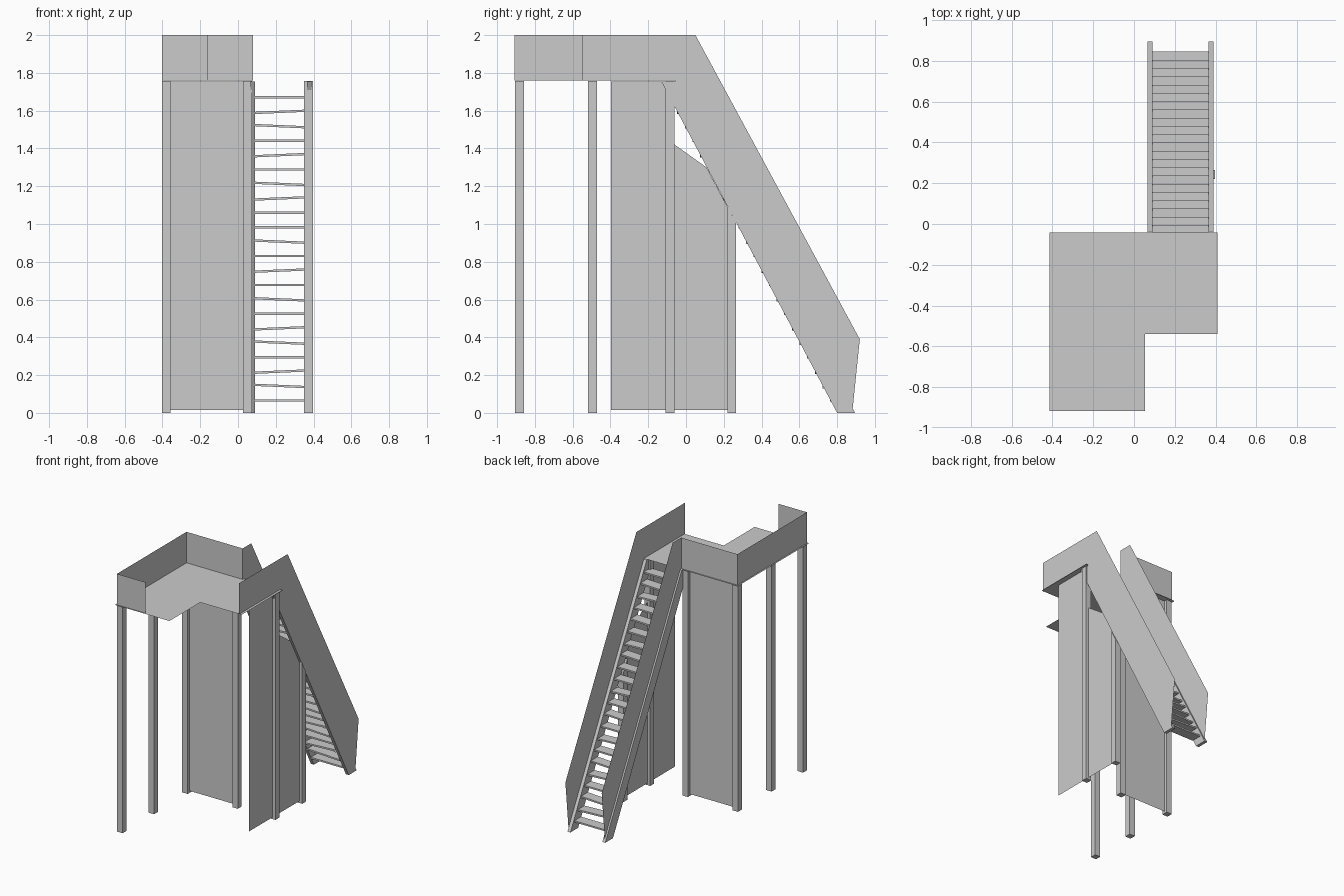
import bpy
import math
from mathutils import Matrix, Vector

cube = bpy.data.objects.get("Cube")
if cube:
    bpy.data.objects.remove(cube)

grey = bpy.data.materials.new("light_grey")
grey.use_nodes = True
colour = (0.6, 0.6, 0.6, 1)
grey.diffuse_color = colour
grey.node_tree.nodes["Principled BSDF"].inputs["Base Color"].default_value = colour


def add_object(name, verts, faces):
    mesh = bpy.data.meshes.new(name)
    mesh.from_pydata(verts, [], faces)
    mesh.materials.append(grey)
    mesh.update()
    obj = bpy.data.objects.new(name, mesh)
    bpy.context.collection.objects.link(obj)
    return obj


def place(axis, offset, u, v):
    """Put a 2D outline point on the plane at offset along axis."""
    return {"x": (offset, u, v), "y": (u, offset, v), "z": (u, v, offset)}[axis]


def sheet(name, axis, offset, outline):
    verts = [place(axis, offset, u, v) for u, v in outline]
    return add_object(name, verts, [range(len(verts))])


def prism(name, axis, start, end, outline):
    n = len(outline)
    verts = [place(axis, d, u, v) for d in (start, end) for u, v in outline]
    sides = [(i, (i + 1) % n, (i + 1) % n + n, i + n) for i in range(n)]
    caps = [tuple(reversed(range(n))), tuple(range(n, 2 * n))]
    faces = sides + caps
    if axis == "y":
        faces = [tuple(reversed(f)) for f in faces]
    return add_object(name, verts, faces)


def rect(u0, u1, v0, v1):
    return [(u0, v0), (u1, v0), (u1, v1), (u0, v1)]


DECK, TOP = 1.76, 2.0
LEFT, MID, RIGHT = -0.38, 0.05, 0.373    # post lines
BACK = -0.084
HALF = 0.0235                            # half a post's width

# L-shaped deck
sheet("deck", "z", DECK, [(-0.415, -0.917), (0.054, -0.917), (0.054, -0.54),
                          (0.41, -0.54), (0.41, -0.042), (-0.415, -0.042)])

# Full-height posts
for i, (x, y) in enumerate([(LEFT, -0.881), (LEFT, -0.496), (LEFT, BACK),
                            (MID, BACK), (RIGHT, BACK)]):
    prism(f"post_{i + 1}", "z", 0, DECK - 0.003,
          rect(x - HALF, x + HALF, y - HALF, y + HALF))

# Short post cut to the slope of the stairs
prism("stair_post", "x", RIGHT - HALF, RIGHT + HALF,
      [(0.22, 0), (0.264, 0), (0.264, 1.01), (0.22, 1.093)])

# Thin walls under the deck
sheet("back_wall", "y", BACK, rect(LEFT + HALF, MID - HALF, 0.015, 1.755))
sheet("side_wall", "x", RIGHT, [(-0.398, 0.015), (0.22, 0.015), (0.22, 1.09), (0.108, 1.3),
                                (BACK, 1.437), (BACK, 1.755), (-0.398, 1.755)])

# Deck parapets
sheet("front_parapet", "y", -0.907, rect(-0.403, -0.16, DECK, TOP))
sheet("left_parapet", "x", -0.403, rect(-0.907, -0.055, DECK, TOP))
sheet("back_parapet", "y", -0.055, rect(-0.403, 0.079, DECK, TOP))

# Stair side panels, the right one running on along the deck
slope = [(0.8, 0), (0.88, 0), (0.92, 0.39), (0.05, TOP)]
sheet("left_stair_panel", "x", 0.079, [(-0.055, 1.615)] + slope + [(-0.055, TOP)])
sheet("right_stair_panel", "x", 0.3905,
      [(-0.055, 1.615)] + slope + [(-0.547, TOP), (-0.547, DECK), (-0.055, DECK)])

# Stringers
for name, x in (("left_stringer", 0.066), ("right_stringer", 0.365)):
    prism(name, "x", x, x + 0.025, [(0.8, 0), (0.895, 0), (-0.04, 1.755), (-0.131, 1.755)])

# Treads, some slightly tilted, listed from the bottom up
tilts = "0-+0-+0-0+0-00+-0+0-+0"
sign = {"0": 0, "+": -1, "-": 1}
for i, t in enumerate(tilts):
    tread = prism(f"tread_{i + 1}", "x", -0.138, 0.138, rect(-0.041, 0.041, -0.006, 0.006))
    spot = Vector((0.228, 0.804 - 0.0405 * i, 0.066 + 0.0764 * i))
    tilt = Matrix.Rotation(math.radians(2.5) * sign[t], 4, "Y")
    tread.data.transform(Matrix.Translation(spot) @ tilt)
